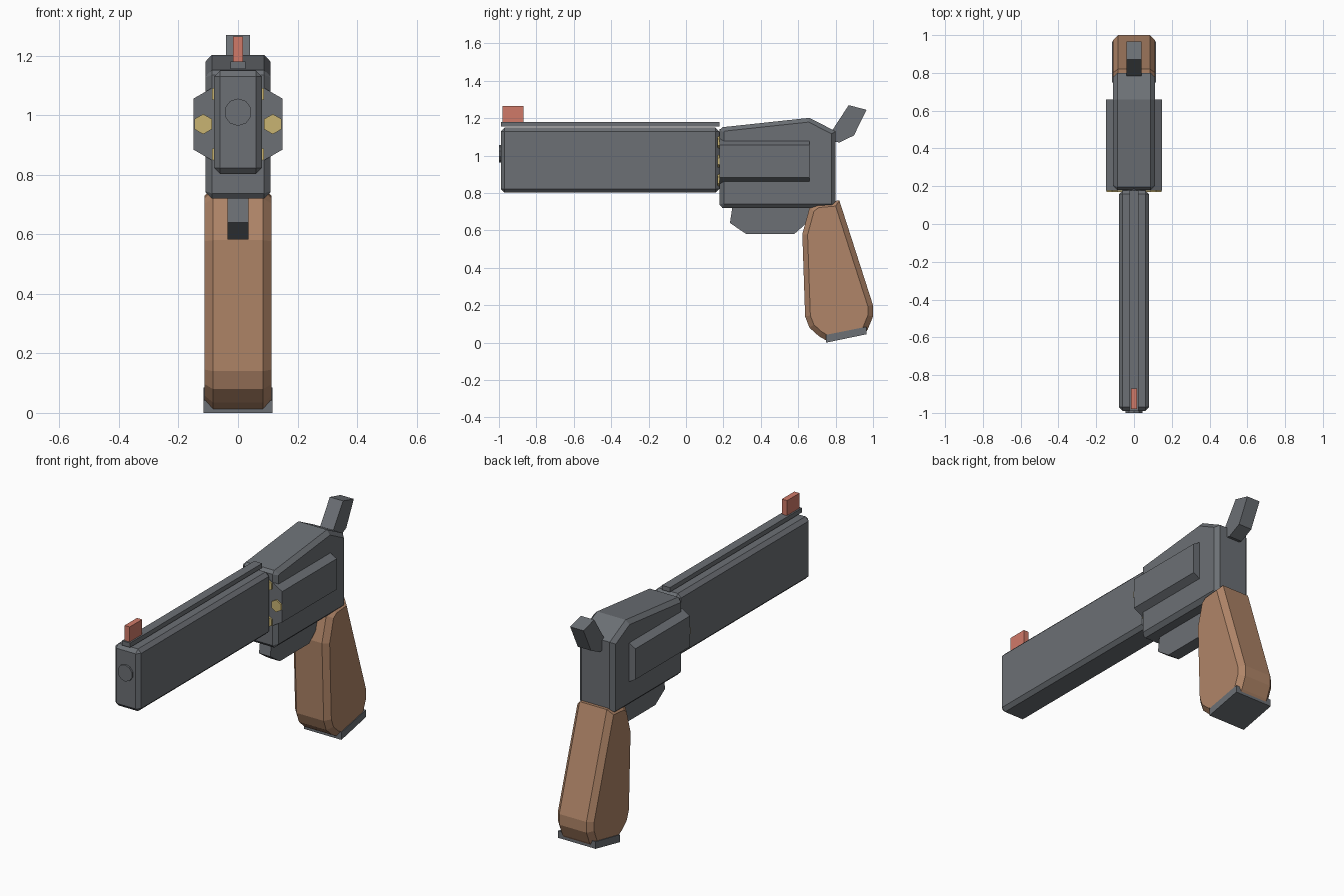
import bpy, bmesh, math

if "Cube" in bpy.data.objects:
    bpy.data.objects.remove(bpy.data.objects["Cube"])


def material(name, rgb):
    m = bpy.data.materials.new(name)
    m.diffuse_color = (*rgb, 1.0)
    m.use_nodes = True
    m.node_tree.nodes["Principled BSDF"].inputs["Base Color"].default_value = m.diffuse_color
    return m


STEEL = material("grey steel", (0.150, 0.162, 0.178))
WOOD = material("brown wood", (0.434, 0.235, 0.138))
BRASS = material("yellow brass", (0.578, 0.456, 0.171))
RED = material("red sight", (0.631, 0.195, 0.141))


def finish(bm, name, mat):
    bmesh.ops.recalc_face_normals(bm, faces=bm.faces)
    me = bpy.data.meshes.new(name)
    bm.to_mesh(me)
    bm.free()
    me.materials.append(mat)
    ob = bpy.data.objects.new(name, me)
    bpy.context.collection.objects.link(ob)
    return ob


def side_part(name, profile, half, mat, chamfer=0.0, all_edges=False):
    """Extrude a (y, z) profile across x, optionally chamfering its rims."""
    bm = bmesh.new()
    face = bm.faces.new([bm.verts.new((-half, y, z)) for y, z in profile])
    ext = bmesh.ops.extrude_face_region(bm, geom=[face], use_keep_orig=True)
    for v in ext["geom"]:
        if isinstance(v, bmesh.types.BMVert):
            v.co.x = half
    bmesh.ops.recalc_face_normals(bm, faces=bm.faces)
    if chamfer:
        edges = [e for e in bm.edges
                 if all_edges or abs(e.verts[0].co.x - e.verts[1].co.x) < 1e-5]
        bmesh.ops.bevel(bm, geom=edges, offset=chamfer, segments=1,
                        profile=0.5, affect='EDGES')
    return finish(bm, name, mat)


def rect(y0, y1, z0, z1):
    return [(y0, z0), (y1, z0), (y1, z1), (y0, z1)]


def rod(name, x, z, radius, y0, y1, sides, mat):
    """Polygonal rod along y with a corner pointing up."""
    bm = bmesh.new()
    rings = []
    for y in (y0, y1):
        rings.append([bm.verts.new((x + radius * math.sin(2 * math.pi * i / sides), y,
                                    z + radius * math.cos(2 * math.pi * i / sides)))
                      for i in range(sides)])
    a, b = rings
    bm.faces.new(a)
    bm.faces.new(b[::-1])
    for i in range(sides):
        j = (i + 1) % sides
        bm.faces.new((a[i], b[i], b[j], a[j]))
    return finish(bm, name, mat)


# Barrel, muzzle, top rib and sight
side_part("barrel", rect(-0.99, 0.178, 0.802, 1.15), 0.08, STEEL, 0.02, True)
rod("muzzle", 0, 1.01, 0.046, -1.0, -0.97, 10, STEEL)
side_part("top_rib", rect(-0.99, 0.178, 1.156, 1.181), 0.025, STEEL)
side_part("front_sight", rect(-0.98, -0.87, 1.181, 1.265), 0.016, RED)

# Frame
side_part("frame", [(0.18, 0.737), (0.195, 0.72), (0.785, 0.72), (0.80, 0.737),
                    (0.80, 1.13), (0.66, 1.202), (0.195, 1.152), (0.18, 1.135)],
          0.11, STEEL, 0.022)

# Six-sided drum with rounds in its front
rod("drum", 0, 0.97, 0.172, 0.178, 0.66, 6, STEEL)
for i in range(6):
    t = i * math.pi / 3
    rod("round", 0.117 * math.cos(t), 0.97 + 0.117 * math.sin(t),
        0.034, 0.169, 0.22, 6, BRASS)

# Hammer and trigger housing
side_part("hammer", [(0.785, 1.14), (0.87, 1.27), (0.965, 1.245),
                     (0.898, 1.108), (0.82, 1.07), (0.77, 1.08)], 0.041, STEEL)
side_part("trigger_housing", [(0.25, 0.74), (0.235, 0.64), (0.32, 0.582), (0.58, 0.582),
                              (0.64, 0.635), (0.68, 0.74)], 0.035, STEEL)

# Grip and its sloped base plate
side_part("grip", [(0.70, 0.75), (0.82, 0.76), (1.0, 0.20), (1.0, 0.14), (0.972, 0.072),
                   (0.96, 0.052), (0.75, 0.012), (0.71, 0.035), (0.66, 0.08),
                   (0.637, 0.14), (0.622, 0.58), (0.66, 0.72)], 0.112, WOOD, 0.028)
side_part("grip_base", [(0.748, 0.0), (0.965, 0.045), (0.965, 0.085), (0.748, 0.042)],
          0.116, STEEL)
